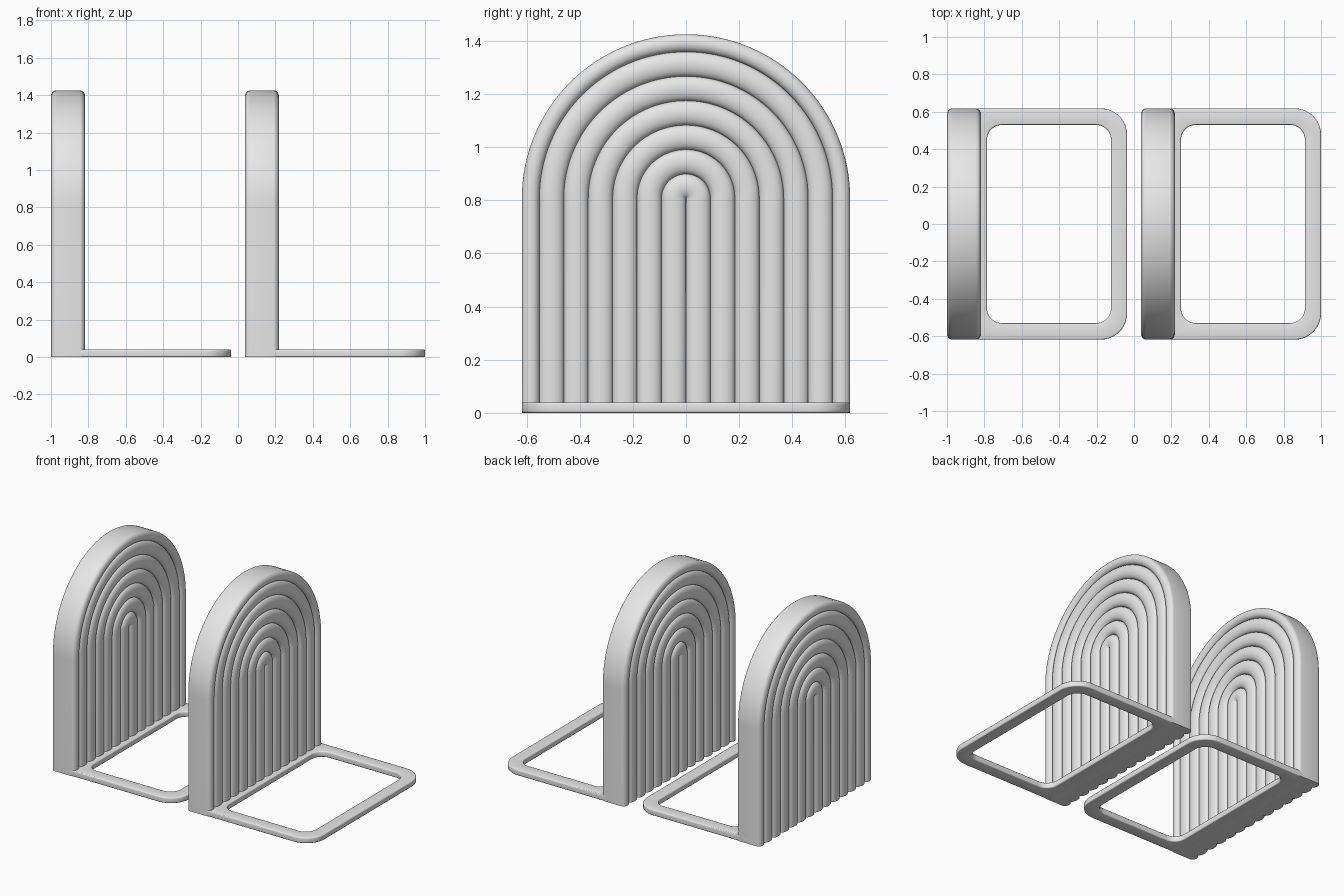
import bpy, bmesh
from math import sin, cos, pi, sqrt

cube = bpy.data.objects.get("Cube")
if cube:
    bpy.data.objects.remove(cube)

grey = bpy.data.materials.new("light_grey")
grey.use_nodes = True
grey.diffuse_color = (0.8, 0.8, 0.8, 1)
grey.node_tree.nodes["Principled BSDF"].inputs["Base Color"].default_value = (0.8, 0.8, 0.8, 1)

RADIUS, SPRING = 0.618, 0.807        # arch radius and height of its centre
THICK, PITCH, DEPTH = 0.182, 0.092, 0.027
LENGTH, PLATE = 0.963, 0.04


def finish(bm, name, x):
    bmesh.ops.recalc_face_normals(bm, faces=bm.faces)
    mesh = bpy.data.meshes.new(name)
    bm.to_mesh(mesh)
    bm.free()
    mesh.materials.append(grey)
    obj = bpy.data.objects.new(name, mesh)
    bpy.context.collection.objects.link(obj)
    obj.location.x = x
    bpy.ops.object.select_all(action='DESELECT')
    obj.select_set(True)
    bpy.context.view_layer.objects.active = obj
    return obj


def rib_profile():
    """Half section of the ribbed wall: (radius, half thickness), centre to rim."""
    steps = 10
    points = [(0, THICK / 2 - DEPTH)]
    edges = [i * PITCH for i in range(7)] + [RADIUS]
    for a, b in zip(edges, edges[1:]):
        for s in range(1, steps + 1):
            t = -cos(pi * s / steps)
            h = THICK / 2 - DEPTH + DEPTH * sqrt(max(0, 1 - t * t))
            points.append(((a + b) / 2 + t * (b - a) / 2, h))
    return points


def ribbed_arch(name, x):
    half = rib_profile()
    n = len(half)
    # Front face outwards, then back face inwards
    section = half + [(r, -h) for r, h in reversed(half)]
    path = [(1, 0, 0)]
    path += [(cos(pi * i / 64), sin(pi * i / 64), SPRING) for i in range(65)]
    path += [(-1, 0, 0)]
    bm = bmesh.new()
    rows = [[bm.verts.new((THICK / 2 + h, r * c, z + r * s)) for r, h in section]
            for c, s, z in path]
    for p, q in zip(rows, rows[1:]):
        for i in range(len(section) - 1):
            bm.faces.new((p[i], p[i + 1], q[i + 1], q[i]))
    # Flat underside
    for row in (rows[0], rows[-1]):
        for i in range(n - 1):
            bm.faces.new((row[i], row[i + 1], row[-2 - i], row[-1 - i]))
    bmesh.ops.remove_doubles(bm, verts=bm.verts, dist=1e-5)
    finish(bm, name, x)
    bpy.ops.object.shade_smooth_by_angle(angle=0.6)


def outline(x0, x1, y, r0, r1, steps=10):
    """Rounded rectangle; r0 rounds the wall end and r1 the free end."""
    corners = [(x1, 1, r1, 0), (x0, 1, r0, 1), (x0, -1, r0, 2), (x1, -1, r1, 3)]
    points = []
    for cx, sy, r, quarter in corners:
        mx = cx - r if cx == x1 else cx + r
        for i in range(steps + 1):
            a = (quarter + i / steps) * pi / 2
            points.append((mx + r * cos(a), sy * (y - r) + r * sin(a)))
    return points


def base_frame(name, x):
    bm = bmesh.new()
    loops = []
    for shape in (outline(0.09, LENGTH, RADIUS, 0.001, 0.14),
                  outline(0.214, 0.877, 0.53, 0.08, 0.08)):
        for z in (0, PLATE):
            loops.append([bm.verts.new((px, py, z)) for px, py in shape])
    out_low, out_high, in_low, in_high = loops
    count = len(out_low)
    for a, b in ((out_low, out_high), (out_high, in_high),
                 (in_high, in_low), (in_low, out_low)):
        for i in range(count):
            j = (i + 1) % count
            bm.faces.new((a[i], a[j], b[j], b[i]))
    obj = finish(bm, name, x)
    bevel = obj.modifiers.new("soft_edges", 'BEVEL')
    bevel.width = 0.008
    bevel.segments = 3
    bevel.limit_method = 'ANGLE'
    bevel.angle_limit = 0.8
    bpy.ops.object.modifier_apply(modifier=bevel.name)
    bpy.ops.object.shade_smooth_by_angle(angle=0.6)


# Two matching bookends
for side, start in (("right", -1), ("left", 1 - LENGTH)):
    ribbed_arch(side + "_ribbed_arch", start)
    base_frame(side + "_base_frame", start)
